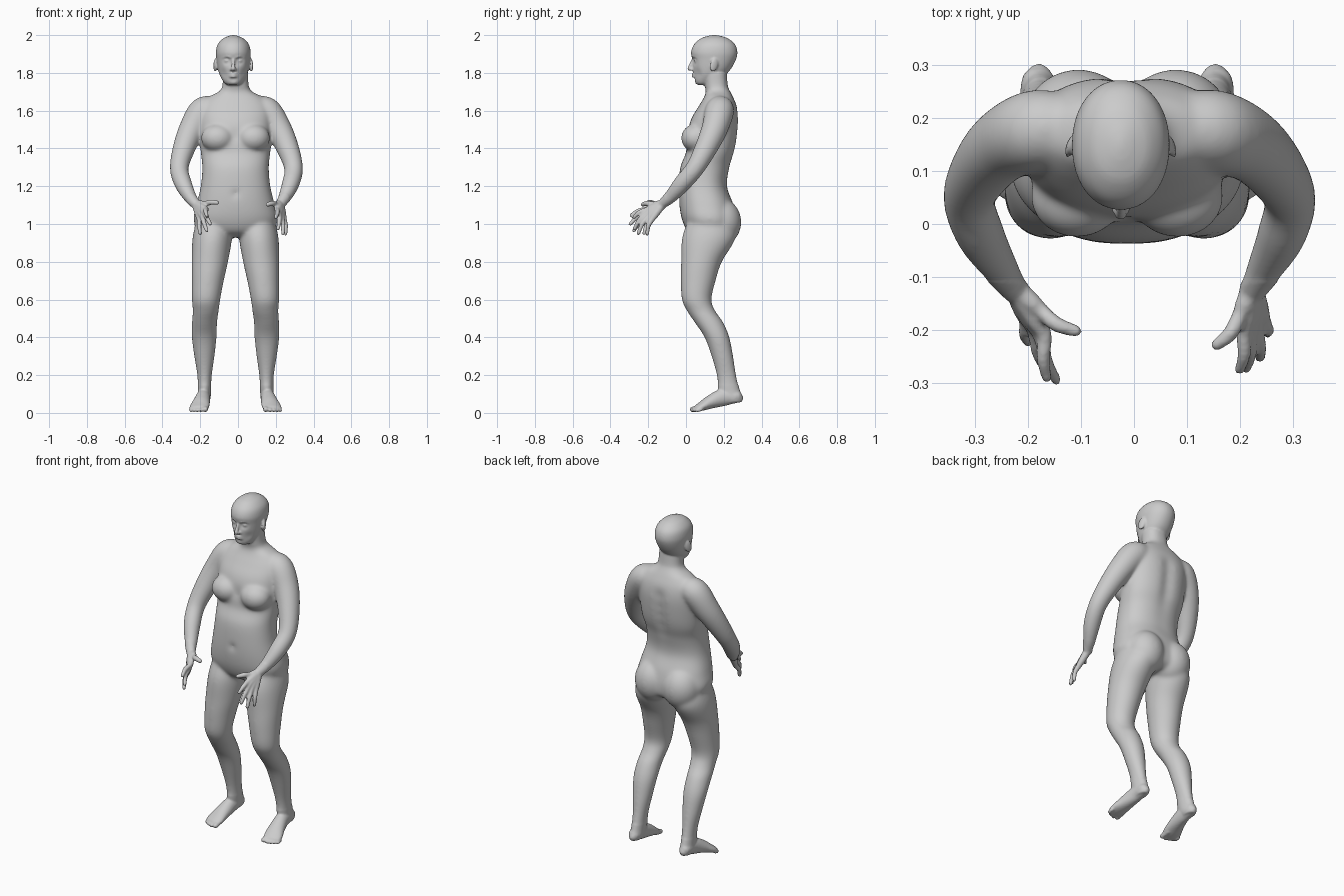
import bpy, bmesh
from math import sin, cos, pi, exp
from mathutils import Vector, Matrix

if "Cube" in bpy.data.objects:
    bpy.data.objects.remove(bpy.data.objects["Cube"])

CX = -0.013          # body midline
HX = -0.025          # head midline
parts = []


def smooth_rows(rows, n=6):
    """Catmull-Rom interpolation of any tuples of numbers."""
    out = []
    for i in range(len(rows) - 1):
        p0, p1 = rows[max(i - 1, 0)], rows[i]
        p2, p3 = rows[i + 1], rows[min(i + 2, len(rows) - 1)]
        for k in range(n):
            t = k / n
            out.append([0.5 * (2 * b + (c - a) * t + (2 * a - 5 * b + 4 * c - d) * t * t
                               + (3 * b - a - 3 * c + d) * t ** 3)
                        for a, b, c, d in zip(p0, p1, p2, p3)])
    out.append(list(rows[-1]))
    return out


def add_object(name, bm):
    bmesh.ops.recalc_face_normals(bm, faces=bm.faces)
    me = bpy.data.meshes.new(name)
    bm.to_mesh(me)
    bm.free()
    ob = bpy.data.objects.new(name, me)
    bpy.context.collection.objects.link(ob)
    parts.append(ob)
    return ob


def skin_rings(name, rings):
    bm = bmesh.new()
    vs = [[bm.verts.new(p) for p in r] for r in rings]
    n = len(vs[0])
    for a, b in zip(vs, vs[1:]):
        for i in range(n):
            bm.faces.new((a[i], a[(i + 1) % n], b[(i + 1) % n], b[i]))
    bm.faces.new(vs[0][::-1])
    bm.faces.new(vs[-1])
    return add_object(name, bm)


def stack(name, rows, power=2.0, seg=64):
    """Horizontal sections: (centre x, front y, back y, z, half width)."""
    e = 2 / power
    sp = lambda v: abs(v) ** e * (1 if v > 0 else -1)
    rings = []
    for x, f, b, z, w in smooth_rows(rows):
        ang = [2 * pi * i / seg for i in range(seg)]
        rings.append([(x + w * sp(cos(a)), (f + b) / 2 + (b - f) / 2 * sp(sin(a)), z) for a in ang])
    return skin_rings(name, rings)


def tube(name, rows, seg=20):
    """Rounded tube along a path: (x, y, z, half width, half height)."""
    rows = smooth_rows(rows)
    pts = [Vector(r[:3]) for r in rows]
    rings = []

    def ring(c, t, a, b):
        side = t.cross(Vector((0, 0, 1))).normalized()
        up = side.cross(t)
        rings.append([c + side * a * cos(2 * pi * i / seg) + up * b * sin(2 * pi * i / seg)
                      for i in range(seg)])
    last = len(pts) - 1
    for i, r in enumerate(rows):
        t = (pts[min(i + 1, last)] - pts[max(i - 1, 0)]).normalized()
        a, b = r[3], r[4]
        steps = (80, 55, 30) if i == 0 else ()
        for d in steps:
            k = d * pi / 180
            ring(pts[i] - t * min(a, b) * sin(k), t, a * cos(k), b * cos(k))
        ring(pts[i], t, a, b)
        for d in ((30, 55, 80) if i == last else ()):
            k = d * pi / 180
            ring(pts[i] + t * min(a, b) * sin(k), t, a * cos(k), b * cos(k))
    return skin_rings(name, rings)


def ball(name, c, r, turn=0, tilt=0):
    bm = bmesh.new()
    m = (Matrix.Translation(c) @ Matrix.Rotation(turn, 4, 'Z') @ Matrix.Rotation(tilt, 4, 'X')
         @ Matrix.Diagonal((*r, 1)))
    bmesh.ops.create_uvsphere(bm, u_segments=32, v_segments=20, radius=1, matrix=m)
    return add_object(name, bm)


def dent(ob, spots):
    """Push the surface along y around points: (x, y, z, radius, amount)."""
    for v in ob.data.vertices:
        v.co.y += sum(k * exp(-(v.co - Vector((x, y, z))).length_squared / (r * r))
                      for x, y, z, r, k in spots)


# torso and neck
torso = stack("torso", [(CX, f, b, z, w) for z, f, b, w in [
    (.93, .06, .22, .10), (.96, .01, .26, .185), (1.02, -.02, .268, .222), (1.10, -.035, .252, .208),
    (1.20, -.038, .218, .184), (1.30, -.03, .232, .176), (1.38, .0, .258, .184),
    (1.45, .0, .272, .19), (1.55, .025, .28, .192), (1.62, .065, .27, .185),
    (1.67, .095, .25, .145), (1.70, .105, .235, .09), (1.73, .10, .222, .07), (1.80, .09, .215, .066)]], 2.3)
dent(torso, [(CX, .27, 1.2 + .06 * i, .035, -.014) for i in range(7)]
     + [(CX, -.035, 1.16, .016, .014), (CX, -.01, 1.46, .04, .014)])

# head with eye sockets, temples and mouth area shaped
head = stack("head", [(HX, f, b, z, w) for z, f, b, w in [
    (1.735, .07, .12, .025), (1.745, .05, .15, .045), (1.78, .042, .20, .068), (1.82, .037, .237, .081),
    (1.87, .032, .264, .089), (1.91, .027, .272, .092), (1.95, .042, .26, .083),
    (1.98, .075, .226, .057), (1.994, .11, .19, .028), (2.0, .14, .16, .006)]], 2.1)
dent(head, [(HX + s * .033, .04, 1.865, .02, .014) for s in (-1, 1)]
     + [(HX, .04, 1.768, .014, .006), (HX, .035, 1.855, .016, .004)]
     + [(HX + s * .055, .06, 1.795, .025, .008) for s in (-1, 1)])
tube("nose", [(HX, .038, 1.872, .007, .007), (HX, .026, 1.845, .009, .009), (HX, .019, 1.823, .012, .012)])
for z, r in ((1.793, .0065), (1.782, .007)):
    tube("lip", [(HX + d * .023, .037 + .013 * d * d, z - .002 * d * d, r * (1 - .4 * d * d), r * (1 - .4 * d * d))
                 for d in (-1, -.5, 0, .5, 1)])

# elbow-bent hands: wrist, four finger (knuckle, tip) pairs, thumb (base, tip)
HANDS = {
    -1: [((-.170, -.210, 1.078), (-.165, -.290, 1.045)), ((-.176, -.212, 1.058), (-.147, -.295, 1.000)),
         ((-.188, -.202, 1.038), (-.165, -.276, .965)), ((-.203, -.183, 1.022), (-.200, -.222, .950)),
         ((-.175, -.165, 1.105), (-.110, -.202, 1.113))],
    1: [((.208, -.208, 1.075), (.200, -.275, 1.035)), ((.218, -.210, 1.055), (.212, -.272, .975)),
        ((.230, -.200, 1.037), (.238, -.252, .950)), ((.244, -.182, 1.022), (.252, -.205, .948)),
        ((.200, -.172, 1.103), (.157, -.228, 1.103))]}

for s in (-1, 1):
    # chest and seat masses
    ball("breast", (CX + s * .095, .052, 1.455), (.088, .078, .075))
    ball("buttock", (CX + s * .092, .185, 1.01), (.108, .108, .125))
    # face sides
    ball("eye", (HX + s * .033, .057, 1.864), (.015, .014, .011))
    tube("brow", [(HX + s * d, y, z, .007, .006) for d, y, z in
                  [(.012, .036, 1.883), (.033, .042, 1.888), (.056, .062, 1.880)]])
    ball("nostril", (HX + s * .011, .03, 1.818), (.008, .011, .008))
    ball("ear", (HX + s * .094, .148, 1.842), (.009, .022, .037), s * .35, -.25)
    # arm, from shoulder to wrist
    arm = [(.10, .185, 1.605, .06), (.165, .178, 1.598, .077), (.228, .152, 1.505, .070),
           (.275, .105, 1.40, .060), (.303, .047, 1.295, .050), (.285, -.02, 1.215, .047),
           (.252, -.08, 1.145, .036), (.224, -.125, 1.105, .026)]
    tube("arm", [(s * d - .02 * (1 - i / 7), y, z, r, r) for i, (d, y, z, r) in enumerate(arm)], 32)
    # hand
    wrist = Vector((s * .224, -.122, 1.107))
    for i, (k, t) in enumerate(HANDS[s]):
        k, t = Vector(k), Vector(t)
        mid = k.lerp(t, .5) + Vector((-s * -.004, -.006, .006))
        r = .0125 if i < 4 else .0145
        start = wrist + (k - wrist) * .12
        tube("finger" if i < 4 else "thumb",
             [(*start, .021, .021), (*start.lerp(k, .6), .0185, .0185), (*k, .015, .015),
              (*mid, r, r), (*t, r * .8, r * .8)], 16)
    # leg, from hip to heel
    leg = [(1.04, .115, .02, .23, .085), (.93, .123, -.02, .262, .104), (.80, .136, -.026, .19, .096),
           (.70, .147, -.028, .157, .085), (.60, .156, -.022, .135, .075), (.54, .158, .005, .155, .069),
           (.48, .164, .045, .197, .067), (.40, .166, .098, .23, .066), (.30, .165, .135, .25, .054),
           (.20, .164, .162, .266, .039), (.12, .165, .17, .285, .035), (.08, .167, .18, .303, .035),
           (.056, .168, .20, .293, .027)]
    stack("leg", [(CX + s * d, f, b, z, w) for z, d, f, b, w in leg])
    # foot and toes
    foot = [(.168, .265, .086, .033, .034), (.170, .20, .083, .036, .046), (.180, .13, .058, .045, .036),
            (.190, .085, .036, .052, .025), (.196, .060, .025, .050, .018)]
    tube("foot", [(CX + s * d, y, z, w, h) for d, y, z, w, h in foot], 32)
    for d, y, r in [(.160, .034, .0145), (.184, .032, .011), (.203, .038, .0105),
                    (.220, .047, .010), (.236, .058, .0095)]:
        tube("toe", [(CX + s * (d * .9 + .018), .085, .028, r, r), (CX + s * d, y + .02, r + .008, r, r),
                     (CX + s * d, y, r + .004, r, r)], 16)

# fuse all parts into one continuous skin
bpy.ops.object.select_all(action='DESELECT')
for ob in parts:
    ob.select_set(True)
bpy.context.view_layer.objects.active = torso
bpy.ops.object.join()
body = torso
body.name = "body"
rm = body.modifiers.new("fuse", 'REMESH')
rm.mode, rm.voxel_size, rm.use_smooth_shade = 'VOXEL', 0.0055, True
bpy.ops.object.modifier_apply(modifier="fuse")

# soften joints on the trunk and limbs, keep face, hands and feet crisp
soft = body.vertex_groups.new(name="soft")
soft.add([v.index for v in body.data.vertices
          if .15 < v.co.z < 1.72 and v.co.y > -.11], 1.0, 'REPLACE')
sm = body.modifiers.new("soften", 'SMOOTH')
sm.factor, sm.iterations, sm.vertex_group = 0.5, 50, "soft"
fine = body.modifiers.new("finish", 'SMOOTH')
fine.factor, fine.iterations = 0.5, 4
bpy.ops.object.shade_smooth()
